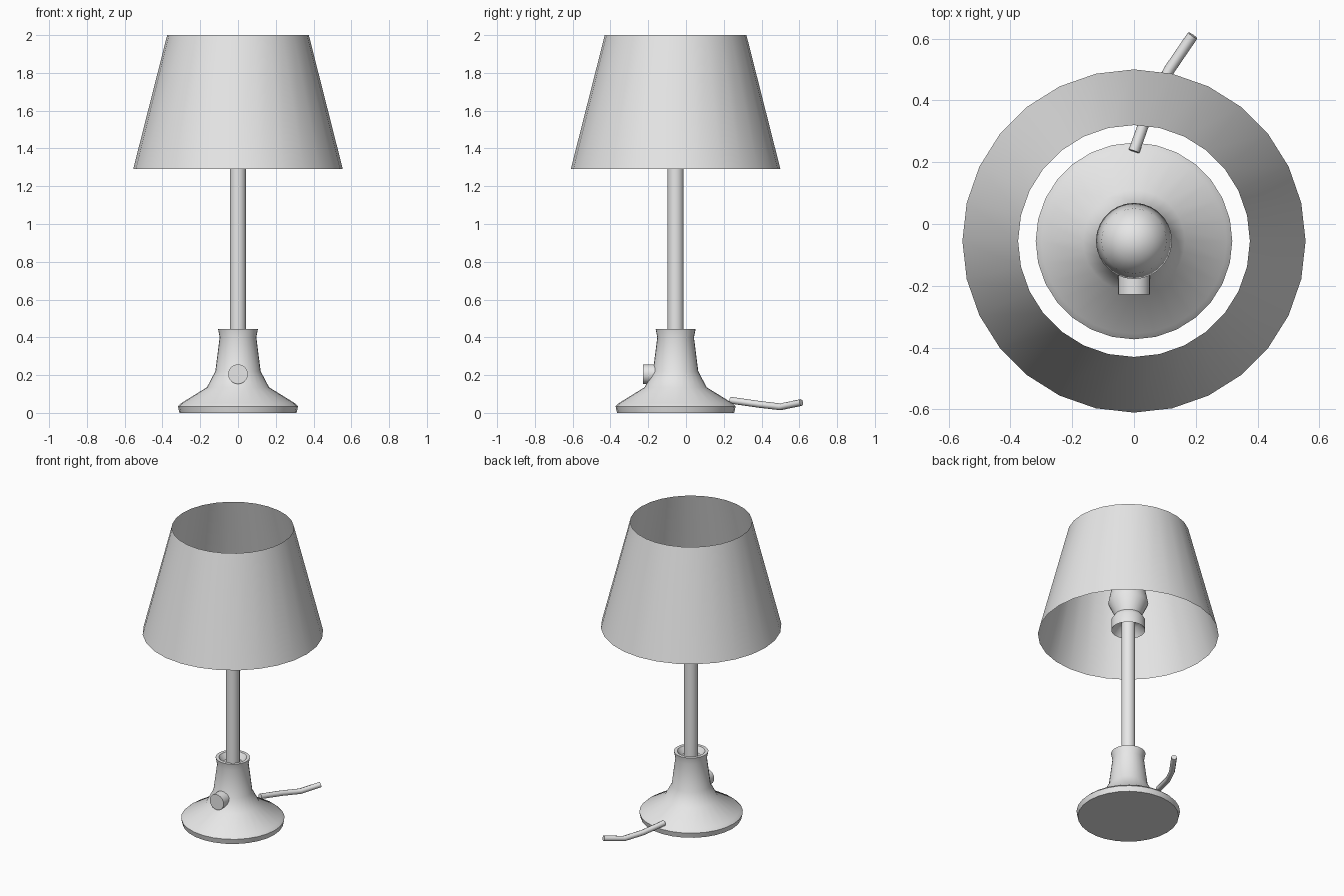
import bpy, math
from mathutils import Vector

if "Cube" in bpy.data.objects:
    bpy.data.objects.remove(bpy.data.objects["Cube"])

CY = -0.055   # lamp axis in y
SIDES = 28

mat = bpy.data.materials.new("light_grey")
mat.diffuse_color = (0.8, 0.8, 0.8, 1)
mat.use_nodes = True
mat.node_tree.nodes["Principled BSDF"].inputs["Base Color"].default_value = mat.diffuse_color


def make(name, verts, faces, angle=50):
    me = bpy.data.meshes.new(name)
    me.from_pydata(verts, [], faces)
    me.materials.append(mat)
    ob = bpy.data.objects.new(name, me)
    bpy.context.collection.objects.link(ob)
    bpy.ops.object.select_all(action='DESELECT')
    ob.select_set(True)
    bpy.context.view_layer.objects.active = ob
    bpy.ops.object.shade_smooth_by_angle(angle=math.radians(angle))
    return ob


def lathe(name, profile, n=SIDES, angle=50):
    """Spin (radius, z) points round the lamp axis; radius 0 makes a pole."""
    verts, rings, faces = [], [], []
    for r, z in profile:
        count = 1 if r == 0 else n
        rings.append([len(verts) + i % count for i in range(n)])
        for i in range(count):
            a = 2 * math.pi * i / n
            verts.append((r * math.cos(a), CY + r * math.sin(a), z))
    for lo, hi in zip(rings, rings[1:]):
        for i in range(n):
            j = (i + 1) % n
            faces.append(tuple(dict.fromkeys((lo[i], lo[j], hi[j], hi[i]))))
    return make(name, verts, faces, angle)


def tube(name, path, r, n=8):
    """Capped round tube through the path points."""
    pts = [Vector(p) for p in path]
    verts, faces = [], []
    for k, p in enumerate(pts):
        d = (pts[min(k + 1, len(pts) - 1)] - pts[max(k - 1, 0)]).normalized()
        u = d.cross(Vector((0, 0, 1))).normalized()
        v = u.cross(d)
        for i in range(n):
            a = 2 * math.pi * i / n
            verts.append(p + r * (math.cos(a) * u + math.sin(a) * v))
    for k in range(len(pts) - 1):
        for i in range(n):
            j = (i + 1) % n
            faces.append((k * n + i, k * n + j, k * n + n + j, k * n + n + i))
    faces.append(tuple(reversed(range(n))))
    faces.append(tuple(range(len(verts) - n, len(verts))))
    return make(name, verts, faces)


# Flared foot with a rim round the stem
lathe("base", [(0, 0), (0.31, 0), (0.318, 0.035), (0.30, 0.052), (0.165, 0.135),
               (0.12, 0.22), (0.097, 0.40), (0.106, 0.445), (0.085, 0.445),
               (0.06, 0.41), (0.0, 0.41)])
# Stem
lathe("stem", [(0, 0.38), (0.043, 0.38), (0.043, 1.40), (0, 1.40)], 16)
# Bulb holder, hollow underneath
lathe("bulb_socket", [(0.04, 1.38), (0.07, 1.37), (0.104, 1.32), (0.104, 1.39),
                      (0.085, 1.42), (0, 1.42)])
# Bulb
lathe("bulb", [(0.08, 1.40), (0.085, 1.43), (0.123, 1.51), (0.105, 1.60),
               (0.06, 1.65), (0, 1.67)], angle=80)
# Open shade, a single thin sheet
lathe("shade", [(0.555, 1.29), (0.375, 2.0)])
# Switch knob on the front
tube("switch_knob", [(0, -0.13, 0.205), (0, -0.228, 0.205)], 0.052, 20)
# Power cord trailing out of the back
tube("cord", [(0, 0.235, 0.067), (0.055, 0.39, 0.045), (0.115, 0.50, 0.032),
              (0.19, 0.61, 0.055)], 0.018)
